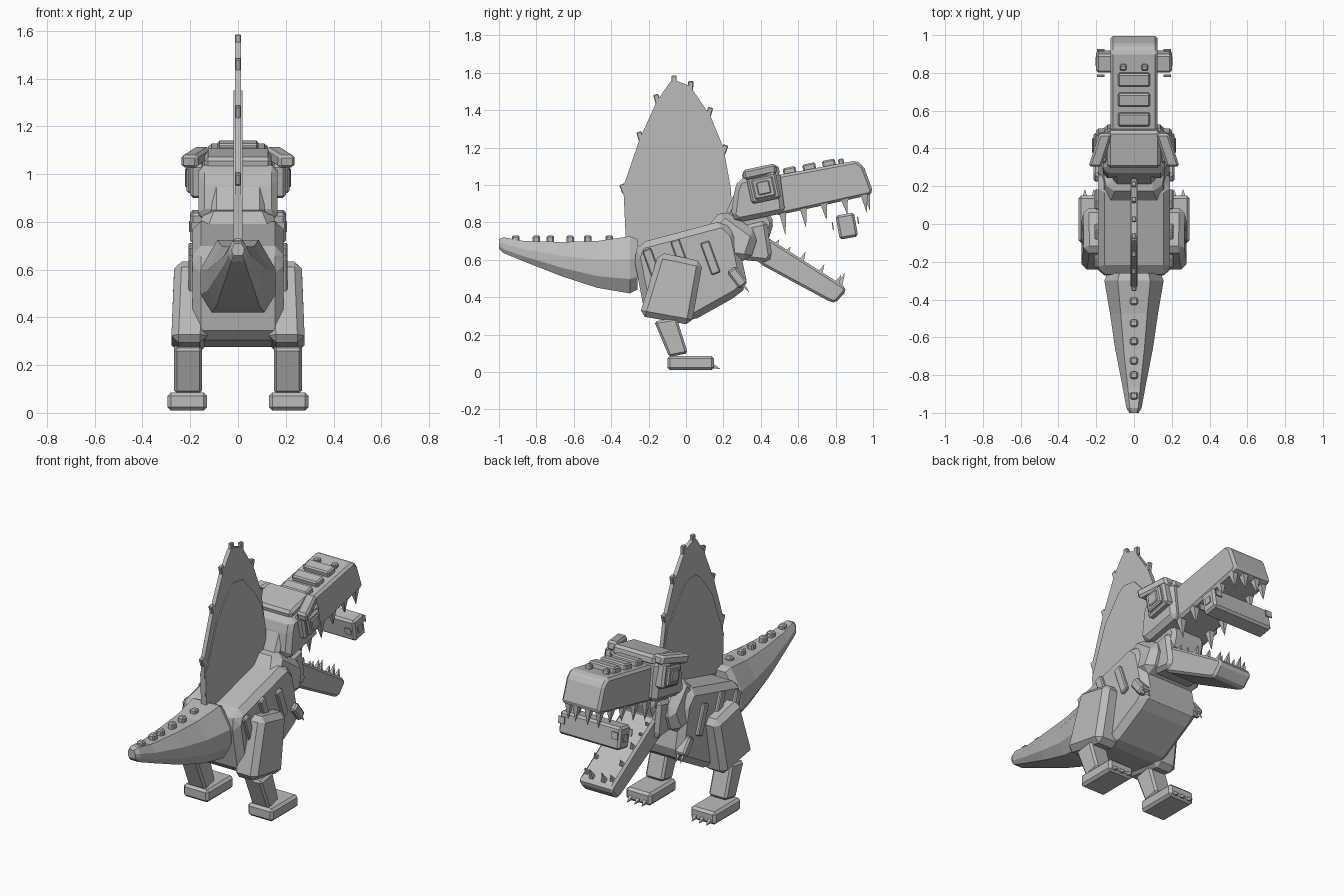
import bpy, bmesh, math
from mathutils import Vector, Matrix

if "Cube" in bpy.data.objects:
    bpy.data.objects.remove(bpy.data.objects["Cube"])

grey = bpy.data.materials.new("stone grey")
grey.diffuse_color = (0.5, 0.5, 0.5, 1)
grey.use_nodes = True
grey.node_tree.nodes["Principled BSDF"].inputs["Base Color"].default_value = grey.diffuse_color


def finish(name, bm):
    bmesh.ops.recalc_face_normals(bm, faces=bm.faces)
    me = bpy.data.meshes.new(name)
    bm.to_mesh(me)
    bm.free()
    me.materials.append(grey)
    ob = bpy.data.objects.new(name, me)
    bpy.context.collection.objects.link(ob)
    return ob


def slab(name, pts, x0, x1, bevel=0.0, warp=None):
    """Side profile (y, z) extruded from x0 to x1, with chamfered edges."""
    bm = bmesh.new()
    a = [bm.verts.new((x0, y, z)) for y, z in pts]
    b = [bm.verts.new((x1, y, z)) for y, z in pts]
    n = len(pts)
    bm.faces.new(a)
    bm.faces.new(b[::-1])
    for i in range(n):
        j = (i + 1) % n
        bm.faces.new((a[i], b[i], b[j], a[j]))
    if warp:
        for v in bm.verts:
            v.co = warp(v.co)
    bmesh.ops.recalc_face_normals(bm, faces=bm.faces)
    if bevel:
        bmesh.ops.bevel(bm, geom=bm.edges[:], offset=bevel, segments=1,
                        affect='EDGES', clamp_overlap=True)
    return finish(name, bm)


def pair(name, pts, x0, x1, bevel=0.0, warp=None):
    """Slab on both sides of the body."""
    for s, side in ((1, "right"), (-1, "left")):
        def w(co, s=s):
            c = warp(co) if warp else co
            return Vector((c.x * s, c.y, c.z))
        slab(f"{name}_{side}", pts, x0, x1, bevel, w)


def rect(y, z, ly, lz, deg=0):
    """Rotated rectangle in the side plane."""
    c, s = math.cos(math.radians(deg)), math.sin(math.radians(deg))
    return [(y + u * ly / 2 * c - v * lz / 2 * s, z + u * ly / 2 * s + v * lz / 2 * c)
            for u, v in ((-1, -1), (1, -1), (1, 1), (-1, 1))]


def spike(name, base, tip, r, sides=4):
    """Pointed tooth or claw."""
    base, tip = Vector(base), Vector(tip)
    d = tip - base
    bm = bmesh.new()
    bmesh.ops.create_cone(bm, cap_ends=True, segments=sides, radius1=r, radius2=0, depth=d.length)
    rot = d.to_track_quat('Z', 'Y').to_matrix().to_4x4()
    bm.transform(Matrix.Translation((base + tip) / 2) @ rot @ Matrix.Rotation(math.pi / 4, 4, 'Z'))
    return finish(name, bm)


# Body block with slanted rib plates
slab("body", [(-.28, .62), (-.25, .69), (.2, .81), (.27, .74), (.33, .46), (.28, .41), (.03, .27), (-.22, .31)],
     -.19, .19, .035)
for i, (y, z) in enumerate(((-.18, .57), (-.03, .62), (.13, .61))):
    pair(f"rib_{i}", rect(y, z, .05, .18, 20), .17, .208, .006)

# Neck: chamfered shoulder block, throat and skull link
slab("shoulder_block", [(.09, .75), (.2, .875), (.39, .74), (.34, .585), (.24, .6)], -.19, .19, .04,
     lambda c: Vector((c.x * (1 - max(0, c.z - .72) * 2), c.y, c.z)))
slab("throat", [(.3, .78), (.43, .81), (.46, .62), (.44, .585), (.3, .6)], -.13, .13, .02)
slab("neck_link", [(.2, .82), (.27, .98), (.42, .9), (.47, .8), (.44, .7), (.3, .72)], -.11, .11, .02)

# Tail: loft of eight-sided rings
bm = bmesh.new()
rings = []
for y, top, bot, w in ((-1, .71, .66, .025), (-.975, .72, .635, .04), (-.865, .70, .59, .06),
                       (-.66, .695, .51, .10), (-.475, .70, .45, .127), (-.3, .725, .42, .157),
                       (-.26, .71, .44, .14)):
    h = top - bot
    rings.append([bm.verts.new((x * w, y, bot + k * h)) for x, k in
                  ((-.7, 0), (.7, 0), (1, .25), (1, .6), (.55, 1), (-.55, 1), (-1, .6), (-1, .25))])
for a, b in zip(rings, rings[1:]):
    for i in range(8):
        j = (i + 1) % 8
        bm.faces.new((a[i], a[j], b[j], b[i]))
bm.faces.new(rings[0])
bm.faces.new(rings[-1])
finish("tail", bm)
for i, y in enumerate((-.91, -.8, -.725, -.62, -.525, -.41)):
    slab(f"tail_bump_{i}", rect(y, .705, .04, .05), -.02, .02, .008)

# Sail: thin fin, thicker inner panel, edge studs
slab("sail", [(-.32, .66), (-.335, .99), (-.25, 1.24), (-.155, 1.45), (-.085, 1.55), (-.06, 1.56), (.02, 1.53),
              (.13, 1.37), (.2, 1.2), (.24, .98), (.25, .76)], -.012, .012)
slab("sail_panel", [(-.32, .68), (-.33, .9), (-.22, 1.18), (-.11, 1.32), (-.065, 1.35), (.02, 1.34),
                    (.13, 1.22), (.2, 1.12), (.235, .98), (.24, .78)], -.018, .018)
for i, (y, z, a) in enumerate(((-.335, .98, 80), (-.245, 1.26, 68), (-.155, 1.46, 62), (-.064, 1.56, 0),
                               (.025, 1.53, -10), (.125, 1.39, -60), (.205, 1.19, -72))):
    slab(f"sail_stud_{i}", rect(y, z, .028, .05, a * .25), -.012, .012, .004)

# Skull and snout
slab("skull", [(.26, .98), (.28, 1.03), (.5, 1.08), (.53, .85), (.28, .8), (.24, .83)], -.165, .165, .03)
slab("snout", [(.48, 1.05), (.91, 1.13), (.95, 1.1), (1.0, .965), (.98, .945), (.48, .835)], -.125, .125, .03)
slab("skull_crest", rect(.4, 1.06, .2, .06, 12), -.14, .14, .015)
for i, y in enumerate((.555, .66, .765)):
    slab(f"snout_plate_{i}", rect(y, 1.07 + (y - .555) * .19, .07, .05, 12), -.085, .085, .008)
pair("nostril", rect(.83, 1.12, .03, .04, 12), .04, .075, .006)

# Eyes and flared brows
pair("eye_socket", rect(.415, .985, .16, .145, 12), .14, .2, .012)
pair("eye_frame", rect(.415, .985, .115, .11, 12), .19, .215, .008)
pair("pupil", rect(.415, .985, .07, .07, 12), .2, .222, .005)
pair("brow", rect(.395, 1.07, .18, .055, 12), .11, .18, .012,
     lambda c: Vector((c.x + (.49 - c.y) * .33, c.y, c.z)))

# Lower jaw
slab("lower_jaw", [(.4, .735), (.45, .71), (.85, .455), (.855, .43), (.8, .37), (.77, .375), (.4, .575), (.38, .6)],
     -.11, .11, .015)

# Teeth
for i, (y, t) in enumerate(((.52, .73), (.63, .77), (.74, .81), (.85, .84), (.955, .85))):
    for s in (-1, 1):
        spike(f"upper_tooth_{i}_{s}", (s * .1, y - .005, .86 + (y - .5) * .22), (s * .1, y + .012, t), .03)
for i, (y, t) in enumerate(((.49, .71), (.55, .67), (.63, .645), (.73, .575), (.82, .52))):
    for s in (-1, 1):
        spike(f"lower_tooth_{i}_{s}", (s * .085, y - .02, .665 - (y - .49) * .62), (s * .085, y + .01, t), .025)
for x in (-.04, .04):
    spike("front_tooth", (x, .965, .955), (x, .985, .86), .028)
    spike("front_lower_tooth", (x, .82, .46), (x, .85, .53), .022)

# Loose bar under the snout, with small end plates
slab("mouth_bar", rect(.86, .78, .1, .13, 10), -.2, .2, .012)
pair("bar_cap", rect(.86, .78, .04, .04, 10), .19, .205)
pair("bar_front_strip", rect(.92, .81, .006, .04, 10), .155, .195)
pair("bar_rear_strip", rect(.785, .78, .006, .04, 10), .155, .195)

# Arms
pair("arm", rect(.275, .505, .055, .11, 38), .15, .215, .01)
for s in (-1, 1):
    for dx in (-.015, .015):
        spike("arm_claw", (s * (.183 + dx), .3, .47), (s * (.183 + dx), .34, .425), .014)

# Legs: thigh, shin, foot and toes
pair("thigh", [(-.145, .64), (.09, .59), (.03, .25), (-.25, .3)], .13, .28, .03,
     lambda c: Vector((c.x - max(0, c.z - .4) * .06, c.y, c.z)))
pair("shin", [(-.17, .27), (-.05, .29), (.01, .1), (-.09, .08)], .15, .268, .012)
pair("foot", [(-.1, .01), (.15, .01), (.15, .085), (-.1, .085)], .13, .295, .014)
for s in (-1, 1):
    for x in (.165, .2125, .26):
        spike("toe_claw", (s * x, .135, .035), (s * x, .185, .015), .02)
